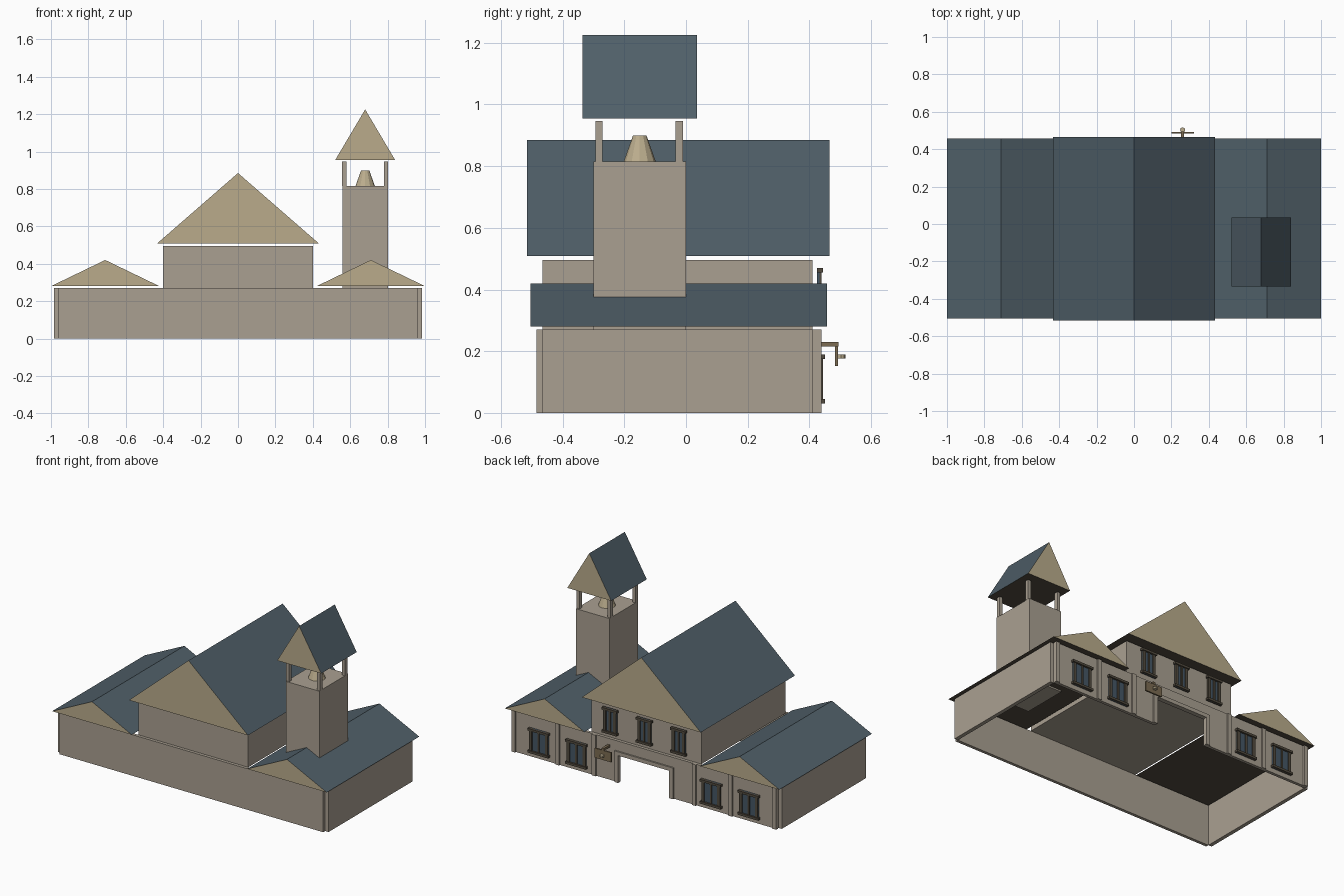
import bpy, bmesh, math
from mathutils import Vector

if "Cube" in bpy.data.objects:
    bpy.data.objects.remove(bpy.data.objects["Cube"])


def material(name, rgb):
    m = bpy.data.materials.new(name)
    m.use_nodes = True
    m.diffuse_color = (*rgb, 1)
    m.node_tree.nodes["Principled BSDF"].inputs["Base Color"].default_value = (*rgb, 1)
    return m


STONE = material("stone", (0.40, 0.35, 0.285))
PLASTER = material("gable_plaster", (0.49, 0.41, 0.26))
SLATE = material("blue_slate", (0.08, 0.115, 0.14))
TIMBER = material("dark_timber", (0.085, 0.07, 0.05))
GLASS = material("window_glass", (0.06, 0.095, 0.13))
BRASS = material("brass", (0.50, 0.42, 0.27))
SIGN = material("sign_wood", (0.20, 0.15, 0.085))


def finish(name, bm, *mats):
    bmesh.ops.recalc_face_normals(bm, faces=bm.faces)
    me = bpy.data.meshes.new(name)
    bm.to_mesh(me)
    bm.free()
    for m in mats:
        me.materials.append(m)
    ob = bpy.data.objects.new(name, me)
    bpy.context.collection.objects.link(ob)
    return ob


def prism(name, profile, y0, y1, mat):
    """Extrude an (x, z) outline from y0 to y1."""
    bm = bmesh.new()
    face = bm.faces.new([bm.verts.new((x, y0, z)) for x, z in profile])
    ext = bmesh.ops.extrude_face_region(bm, geom=[face])["geom"]
    bmesh.ops.translate(bm, vec=(0, y1 - y0, 0),
                        verts=[v for v in ext if isinstance(v, bmesh.types.BMVert)])
    return finish(name, bm, mat)


def box(name, x, y, z, mat):
    return prism(name, [(x[0], z[0]), (x[1], z[0]), (x[1], z[1]), (x[0], z[1])], *y, mat)


def cone(name, centre, r0, r1, depth, sides, mat):
    bm = bmesh.new()
    bmesh.ops.create_cone(bm, cap_ends=True, segments=sides, radius1=r0, radius2=r1, depth=depth)
    bmesh.ops.translate(bm, vec=centre, verts=bm.verts)
    return finish(name, bm, mat)


def roof(name, cx, half, y, z0, z1):
    """Gabled roof: plaster ends, slate slopes, timber underside."""
    ob = prism(name, [(cx - half, z0), (cx + half, z0), (cx, z1)], *y, PLASTER)
    ob.data.materials.append(SLATE)
    ob.data.materials.append(TIMBER)
    for p in ob.data.polygons:
        if p.normal.z > 0.1:
            p.material_index = 1
        elif p.normal.z < -0.1:
            p.material_index = 2


def window(name, cx, w, y, z0, z1):
    """Two panes with posts, centre bar, lintel and sill; y is the back of the frame."""
    h = w / 2
    box(name + "_glass", (cx - h, cx + h), (y, y + 0.008), (z0, z1), GLASS)
    for label, dx, t in (("left_post", h - 0.01, 0.02), ("right_post", 0.01 - h, 0.02), ("bar", 0, 0.012)):
        box(f"{name}_{label}", (cx + dx - t / 2, cx + dx + t / 2), (y, y + 0.014), (z0, z1), TIMBER)
    for label, z in (("sill", z0), ("lintel", z1 - 0.015)):
        box(f"{name}_{label}", (cx - h - 0.008, cx + h + 0.008), (y, y + 0.02), (z, z + 0.015), TIMBER)


# Ground floor walls, open underneath, with a doorway in the back
WALL = 0.27
box("front_wall", (-0.96, 0.96), (-0.485, -0.465), (0, WALL), STONE)
for side, s in (("left", 1), ("right", -1)):
    box(f"{side}_wall", sorted((s * 0.96, s * 0.985)), (-0.465, 0.41), (0, WALL), STONE)
prism("back_wall", [(-0.96, 0), (-0.19, 0), (-0.19, 0.18), (0.19, 0.18), (0.19, 0),
                    (0.96, 0), (0.96, WALL), (-0.96, WALL)], 0.41, 0.43, STONE)
box("door_lintel", (-0.215, 0.215), (0.43, 0.44), (0.18, 0.205), STONE)

# Upper floor
box("upper_floor", (-0.4, 0.4), (-0.465, 0.41), (WALL, 0.495), STONE)

# Mirrored pilasters, door jambs, lower windows and side roofs
for side, s in (("left", 1), ("right", -1)):
    for label, x, top in (("corner", 0.95, WALL), ("middle", 0.63, WALL),
                          ("inner", 0.365, WALL), ("door", 0.2, 0.18)):
        box(f"{side}_{label}_pilaster", (s * x - 0.014, s * x + 0.014), (0.42, 0.44), (0, top), STONE)
    for label, x in (("outer", 0.765), ("inner", 0.49)):
        window(f"{side}_{label}_window", s * x, 0.135, 0.43, 0.03, 0.19)
    roof(f"{side}_roof", s * 0.71, 0.29, (-0.505, 0.457), 0.28, 0.42)

# Upper windows and main roof
for label, x in (("left", 0.25), ("centre", 0), ("right", -0.25)):
    window(f"upper_{label}_window", x, 0.095, 0.425, 0.305, 0.47)
roof("main_roof", 0, 0.433, (-0.515, 0.465), 0.508, 0.885)

# Bell tower
box("tower", (0.558, 0.802), (-0.3, 0), (WALL, 0.815), STONE)
for i, x in enumerate((0.568, 0.792)):
    for j, y in enumerate((-0.282, -0.022)):
        box(f"tower_post_{i}_{j}", (x - 0.011, x + 0.011), (y - 0.012, y + 0.012), (0.815, 0.947), STONE)
cone("bell", (0.68, -0.15, 0.857), 0.052, 0.022, 0.084, 12, BRASS)
roof("tower_roof", 0.68, 0.16, (-0.335, 0.035), 0.955, 1.225)

# Hanging sign beside the door
box("sign_bracket", (0.252, 0.268), (0.43, 0.495), (0.215, 0.23), SIGN)
box("sign_board", (0.2, 0.32), (0.483, 0.493), (0.152, 0.215), SIGN)
cone("sign_emblem", (0.26, 0.503, 0.183), 0.014, 0.014, 0.013, 8, BRASS)
